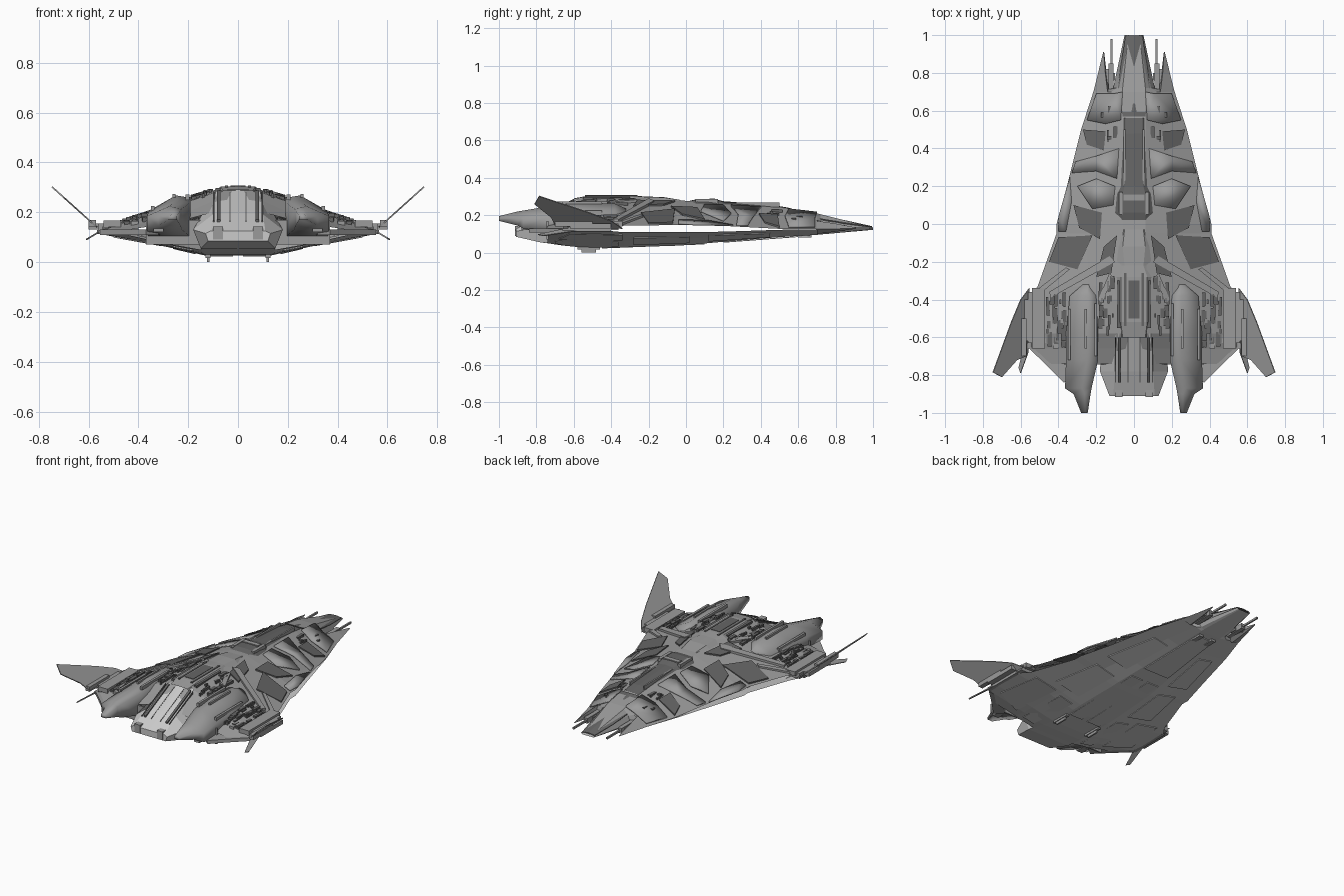
import bpy, bmesh, random
from mathutils import Vector

random.seed(4)

def material(name, v):
    m = bpy.data.materials.new(name)
    m.diffuse_color = (v, v, v, 1)
    return m

HULL = material("hull_grey", .33)
DARK = material("dark_grey", .13)
BELLY = material("belly_grey", 1.0)
TAIL = material("tail_grey", .6)

def finish(name, bm, mat=HULL, smooth=False):
    bmesh.ops.recalc_face_normals(bm, faces=bm.faces)
    for f in bm.faces:
        f.smooth = smooth
    me = bpy.data.meshes.new(name)
    bm.to_mesh(me)
    bm.free()
    me.materials.append(mat)
    ob = bpy.data.objects.new(name, me)
    bpy.context.collection.objects.link(ob)
    m = ob.modifiers.new("Mirror", 'MIRROR')
    m.merge_threshold = 0.0005
    return ob

def loft(name, sections, ring=False, cap=False, **kw):
    """Skin a list of (y, [(x, z), ...]) sections."""
    bm = bmesh.new()
    rows = [[bm.verts.new((x, y, z)) for x, z in pts] for y, pts in sections]
    n = len(rows[0])
    for a, b in zip(rows, rows[1:]):
        for i in range(n if ring else n - 1):
            j = (i + 1) % n
            bm.faces.new((a[i], a[j], b[j], b[i]))
    if cap:
        bm.faces.new(rows[0])
        bm.faces.new(rows[-1])
    return finish(name, bm, **kw)

def add_prism(bm, low, high):
    lo = [bm.verts.new(p) for p in low]
    hi = [bm.verts.new(p) for p in high]
    bm.faces.new(lo)
    bm.faces.new(hi)
    for i in range(len(lo)):
        j = (i + 1) % len(lo)
        bm.faces.new((lo[i], lo[j], hi[j], hi[i]))

def add_box(bm, x0, x1, y0, y1, z0, z1):
    c = [(x0, y0), (x1, y0), (x1, y1), (x0, y1)]
    add_prism(bm, [(x, y, z0) for x, y in c], [(x, y, z1) for x, y in c])

def boxes(name, dims, **kw):
    bm = bmesh.new()
    for d in dims:
        add_box(bm, *d)
    return finish(name, bm, **kw)

def height(sections, x, y):
    """Height of a lofted half shell at x, y."""
    for (ya, pa), (yb, pb) in zip(sections, sections[1:]):
        if yb <= y <= ya:
            t = (ya - y) / (ya - yb)
            pts = [Vector(p).lerp(Vector(q), t) for p, q in zip(pa, pb)]
            for p, q in zip(pts, pts[1:]):
                if p.x <= x <= q.x:
                    return p.y + (q.y - p.y) * (x - p.x) / max(q.x - p.x, 1e-6)
            return pts[-1].y
    return 0.13

def plates(name, outlines, sections, lift, **kw):
    """Thin armour panels that follow a hull surface."""
    bm = bmesh.new()
    for o in outlines:
        base = [(x, y, height(sections, x, y)) for x, y in o]
        add_prism(bm, base, [(x, y, z + lift) for x, y, z in base])
    return finish(name, bm, **kw)

# Half sections, nose to tail: flat crown, shoulder, outer edge
def section(y, zc, xs, xm, zm, xe, ze):
    return (y, [(0, zc), (xs, zc), (xm, zm), (xe, ze)])

UPPER = [section(*s) for s in (
    (1.0, .135, .03, .04, .133, .05, .128), (.72, .205, .06, .09, .17, .11, .125),
    (.70, .21, .06, .12, .175, .215, .125), (.50, .24, .06, .16, .19, .28, .127),
    (.20, .262, .06, .21, .205, .355, .143), (.00, .277, .06, .25, .215, .41, .147),
    (-.05, .28, .06, .25, .217, .41, .147), (-.33, .298, .07, .24, .232, .51, .145),
    (-.40, .298, .07, .25, .235, .56, .125), (-.58, .288, .07, .25, .225, .565, .125),
    (-.66, .25, .09, .25, .18, .555, .125), (-.74, .20, .10, .25, .16, .47, .125))]
LOWER = [section(*s) for s in (
    (1.0, .122, .03, .04, .122, .05, .128), (.72, .097, .07, .09, .105, .11, .125),
    (.70, .095, .07, .12, .105, .215, .125), (.50, .083, .08, .16, .10, .28, .122),
    (.20, .058, .10, .21, .085, .355, .112), (.00, .040, .12, .25, .075, .41, .109),
    (-.05, .037, .12, .25, .072, .41, .109), (-.33, .028, .13, .27, .062, .51, .109),
    (-.40, .026, .13, .29, .062, .56, .115), (-.58, .030, .13, .29, .062, .565, .115),
    (-.66, .038, .14, .29, .066, .555, .115), (-.74, .050, .15, .29, .075, .47, .115))]
loft("upper_hull", UPPER)
loft("lower_hull", LOWER, mat=BELLY)

# Rear bulkhead and wing trailing edge
boxes("rear_bulkhead", [(.14, .37, -.745, -.735, .07, .17)])
boxes("wing_edge_band", [(.545, .567, -.66, -.40, .112, .128)])
bm = bmesh.new()
edge = [(.30, -.70), (.555, -.66), (.47, -.74), (.37, -.84), (.32, -.80)]
add_prism(bm, [(x, y, .108) for x, y in edge], [(x, y, .13) for x, y in edge])
finish("trailing_flap", bm)

# Central tail deck
loft("tail_deck", [
    (-.58, [(0, .289), (.09, .285), (.17, .15), (.14, .035), (0, .03)]),
    (-.78, [(0, .195), (.10, .192), (.18, .13), (.15, .055), (0, .055)]),
    (-.91, [(0, .125), (.11, .125), (.13, .115), (.12, .085), (0, .085)])], cap=True, mat=TAIL)
boxes("tail_deck_ribs", [(.06, .10, -.915, -.86, .09, .142)])
bm = bmesh.new()
for x0, x1, h in ((.07, .085, .012), (.095, .10, .008), (.03, .035, .006)):
    rib = [(x0, -.60, .275), (x1, -.60, .275), (x1, -.84, .16), (x0, -.84, .16)]
    add_prism(bm, [(x, y, z - .01) for x, y, z in rib], [(x, y, z + h) for x, y, z in rib])
finish("tail_deck_rails", bm, mat=DARK)

# Engine nacelles ending in claw spikes
def nacelle(y, x0, x1, z0, zi, zo):
    m = x0 + (x1 - x0) * .35
    return (y, [(x0, z0), (x0, zi - .01), (m, zi), (x1, zo), (x1, z0)])
loft("engine_nacelle", [nacelle(*s) for s in (
    (-.32, .23, .27, .20, .235, .225), (-.38, .20, .34, .15, .262, .215),
    (-.58, .19, .36, .11, .268, .205), (-.72, .19, .36, .10, .25, .20),
    (-.87, .225, .365, .13, .225, .185), (-.90, .23, .32, .145, .22, .185),
    (-1.0, .245, .28, .17, .195, .185))], ring=True, cap=True, smooth=True)
boxes("nacelle_rails", [(.195, .21, -.70, -.42, .25, .272), (.335, .35, -.72, -.45, .19, .225),
                        (.25, .262, -.66, -.45, .26, .274), (.30, .34, -.88, -.76, .12, .15)])

# Outrigger prongs beside the nose
loft("outrigger_prong", [
    (.70, [(.13, .12), (.14, .17), (.215, .125), (.16, .10)]),
    (.80, [(.145, .122), (.152, .155), (.19, .127), (.16, .112)]),
    (.91, [(.158, .13), (.16, .134), (.163, .13), (.16, .128)])], ring=True, cap=True)

# Twin nose guns and dark nose cover
boxes("nose_guns", [(.115, .125, .76, .98, .125, .137), (.108, .135, .70, .85, .115, .148),
                    (.135, .15, .74, .82, .12, .14), (.10, .115, .76, .80, .12, .14)])
plates("nose_cover", [[(0, .995), (.045, .995), (.07, .84), (.085, .72), (.06, .57), (0, .57)]],
       UPPER, .005, mat=DARK)

# Cockpit and dorsal spine
loft("cockpit", [
    (.56, [(0, .238), (.045, .236), (.06, .225)]), (.48, [(0, .252), (.045, .250), (.065, .235)]),
    (.20, [(0, .275), (.05, .270), (.075, .255)]), (.16, [(0, .285), (.06, .282), (.09, .255)]),
    (.06, [(0, .286), (.06, .284), (.10, .260)]), (.02, [(0, .277), (.06, .276), (.08, .262)])],
    mat=DARK)
boxes("cockpit_frame", [(.045, .055, .20, .50, .245, .268), (0, .055, .125, .155, .28, .29),
                        (.06, .08, .05, .17, .26, .287)])
loft("dorsal_spine", [
    (-.03, [(0, .282), (.05, .282), (.07, .27)]), (-.12, [(0, .297), (.06, .295), (.09, .27)]),
    (-.22, [(0, .300), (.05, .298), (.10, .275)]), (-.28, [(0, .305), (.07, .303), (.10, .28)]),
    (-.52, [(0, .305), (.07, .303), (.10, .27)]), (-.60, [(0, .29), (.06, .288), (.09, .25)])])
boxes("dorsal_vents", [(.04, .052, -.54, -.26, .298, .307), (.07, .09, -.55, -.30, .27, .297),
                       (0, .03, -.50, -.30, .30, .307)], mat=DARK)

# Layered armour on the upper hull
plates("upper_armour", [
    [(.06, .70), (.11, .69), (.20, .69), (.25, .55), (.15, .53), (.07, .55)],
    [(.08, .40), (.20, .36), (.31, .33), (.33, .27), (.20, .28), (.09, .24)],
    [(.34, .25), (.40, .04), (.40, -.04), (.36, -.04), (.33, .12)],
    [(.10, .20), (.20, .24), (.30, .20), (.22, .08), (.11, .10)]], UPPER, .009, smooth=True)
plates("dark_armour", [
    [(.15, .49), (.27, .50), (.25, .42), (.16, .39)],
    [(.17, .06), (.32, .10), (.29, -.02), (.18, -.08)],
    [(.09, -.06), (.16, -.12), (.20, -.28), (.12, -.26)],
    [(.22, -.06), (.40, -.07), (.45, -.20), (.30, -.24)]], UPPER, .009, mat=DARK)

# Diagonal braces running to the wings
plates("wing_braces", [
    [(.10, -.20), (.13, -.17), (.45, -.36), (.44, -.39)],
    [(.34, -.24), (.36, -.23), (.53, -.36), (.51, -.38)],
    [(.11, -.28), (.13, -.26), (.19, -.40), (.17, -.42)]], UPPER, .014)

# Underside panels and landing skids
plates("lower_armour", [
    [(0, .65), (.06, .65), (.09, .20), (0, .20)],
    [(.12, .45), (.22, .45), (.30, .12), (.16, .12)],
    [(.02, .10), (.10, .10), (.11, -.45), (.02, -.45)],
    [(.17, .02), (.30, .02), (.36, -.28), (.19, -.28)],
    [(.17, -.36), (.26, -.36), (.26, -.70), (.18, -.70)],
    [(.31, -.34), (.46, -.34), (.50, -.62), (.33, -.68)]], LOWER, -.005, mat=BELLY)
boxes("landing_skids", [(.115, .125, -.56, -.48, 0, .035), (.11, .13, -.58, -.46, .016, .035),
                        (.03, .06, .60, .67, .08, .10)])

# Wing pods, winglet and lower finlet
boxes("wing_pod", [(.45, .56, -.63, -.36, .12, .155), (.47, .54, -.66, -.34, .14, .168),
                   (.55, .60, -.62, -.40, .13, .155), (.57, .60, -.70, -.50, .14, .17),
                   (.40, .43, -.66, -.38, .13, .165)])
def slanted_fin(name, outline, x0, z0, slope, thick):
    bm = bmesh.new()
    pts = [Vector((x, y, z0 + (x - x0) * slope)) for x, y in outline]
    n = Vector((-slope, 0, 1)).normalized() * thick
    add_prism(bm, [p - n for p in pts], [p + n for p in pts])
    return finish(name, bm)
slanted_fin("winglet", [(.555, -.34), (.60, -.40), (.65, -.52), (.747, -.785), (.70, -.81),
                        (.62, -.72), (.57, -.70)], .60, .17, .90, .003)
slanted_fin("lower_finlet", [(.56, -.56), (.61, -.76), (.60, -.79), (.56, -.68)], .56, .12, -.6, .003)

# Small machinery on the wing roots and spine flanks
bm = bmesh.new()
for x0, x1, y0, y1, count in ((.36, .54, -.64, -.38, 50), (.11, .18, -.57, -.30, 24), (.08, .2, .45, .68, 5)):
    for _ in range(count):
        x, y = random.uniform(x0, x1), random.uniform(y0, y1)
        w, l = random.uniform(.004, .012), random.uniform(.008, .035)
        z = height(UPPER, x, y)
        add_box(bm, x - w, x + w, y - l, y + l, z - .012, z + random.uniform(.005, .014))
finish("surface_machinery", bm, mat=DARK)
